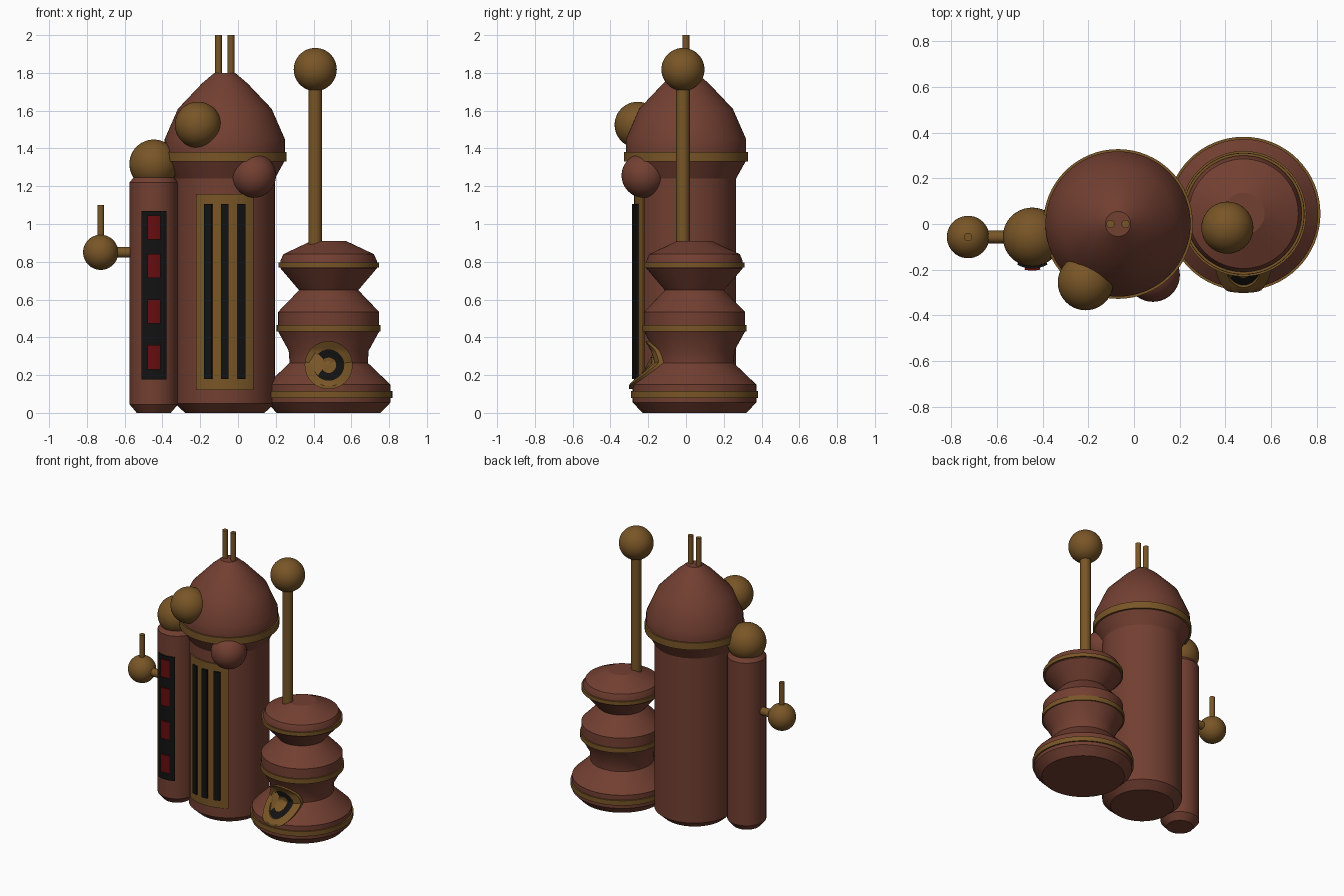
import bpy, bmesh, math
from mathutils import Matrix, Vector

if "Cube" in bpy.data.objects:
    bpy.data.objects.remove(bpy.data.objects["Cube"])


def material(name, rgb):
    m = bpy.data.materials.new(name)
    m.diffuse_color = (*rgb, 1)
    m.use_nodes = True
    m.node_tree.nodes["Principled BSDF"].inputs["Base Color"].default_value = m.diffuse_color
    return m


RUST = material("rust red metal", (0.17, 0.050, 0.031))
BRASS = material("old brass", (0.19, 0.092, 0.020))
BLACK = material("black", (0.006, 0.006, 0.006))
RED = material("dark red", (0.13, 0.004, 0.005))


def finish(bm, name, mats, angle=25):
    bmesh.ops.recalc_face_normals(bm, faces=bm.faces)
    me = bpy.data.meshes.new(name)
    bm.to_mesh(me)
    bm.free()
    for m in mats:
        me.materials.append(m)
    me.shade_smooth()
    me.set_sharp_from_angle(angle=math.radians(angle))
    ob = bpy.data.objects.new(name, me)
    bpy.context.collection.objects.link(ob)
    return ob


def lathe(name, mat, profile, x, y, segs=64, closed=False):
    """Turn an (r, z) profile about a vertical axis."""
    bm = bmesh.new()
    rings = [[bm.verts.new((x + r * math.cos(a), y + r * math.sin(a), z))
              for a in (2 * math.pi * i / segs for i in range(segs))]
             for r, z in profile]
    pairs = list(zip(rings, rings[1:]))
    if closed:
        pairs.append((rings[-1], rings[0]))
    else:
        bm.faces.new(rings[0])
        bm.faces.new(rings[-1])
    for a, b in pairs:
        for i in range(segs):
            j = (i + 1) % segs
            bm.faces.new((a[i], a[j], b[j], b[i]))
    return finish(bm, name, [mat])


def band(name, x, y, r_in, r_out, z0, z1):
    lathe(name, BRASS, [(r_in, z0), (r_out, z0), (r_out, z1), (r_in, z1)], x, y, closed=True)


def ball(name, mat, c, r):
    bm = bmesh.new()
    bmesh.ops.create_uvsphere(bm, u_segments=40, v_segments=24, radius=r,
                              matrix=Matrix.Translation(c))
    finish(bm, name, [mat])


def rod(name, mat, p, q, r):
    p, q = Vector(p), Vector(q)
    d = q - p
    bm = bmesh.new()
    bmesh.ops.create_cone(bm, cap_ends=True, segments=24, radius1=r, radius2=r, depth=d.length,
                          matrix=Matrix.Translation((p + q) / 2)
                          @ d.to_track_quat('Z', 'Y').to_matrix().to_4x4())
    finish(bm, name, [mat])


def arc_panel(name, mat, axis, r_in, r_out, x0, x1, z0, z1, segs=10):
    """Curved plate hugging the front of a column; x0, x1 relative to the axis."""
    a0, a1 = math.asin(x0 / r_out), math.asin(x1 / r_out)
    bm = bmesh.new()
    loops = []
    for i in range(segs + 1):
        a = a0 + (a1 - a0) * i / segs
        loops.append([bm.verts.new((axis[0] + r * math.sin(a), axis[1] - r * math.cos(a), z))
                      for r, z in ((r_in, z0), (r_out, z0), (r_out, z1), (r_in, z1))])
    for p, q in zip(loops, loops[1:]):
        for k in range(4):
            bm.faces.new((p[k], p[(k + 1) % 4], q[(k + 1) % 4], q[k]))
    bm.faces.new(loops[0])
    bm.faces.new(loops[-1])
    finish(bm, name, [mat])


# Main tower with domed cap
TX, TY = -0.07, 0.0
lathe("main_tower", RUST, [(0.21, 0), (0.265, 0.05), (0.265, 1.24), (0.315, 1.33), (0.318, 1.38),
                           (0.318, 1.45), (0.248, 1.61), (0.12, 1.745), (0.055, 1.80)], TX, TY)
band("cap_band", TX, TY, 0.30, 0.328, 1.33, 1.38)
for i, s in enumerate((-1, 1)):
    rod(f"top_prong_{i}", BRASS, (TX + s * 0.033, TY, 1.75), (TX + s * 0.033, TY, 2.0), 0.018)
ball("cap_brass_ball", BRASS, (-0.212, -0.256, 1.525), 0.122)
ball("tower_red_ball", RUST, (0.083, -0.223, 1.257), 0.118)

# Tower grille
arc_panel("grille_plate", BRASS, (TX, TY), 0.255, 0.274, -0.152, 0.152, 0.122, 1.16)
for i in (-1, 0, 1):
    arc_panel(f"grille_slot_{i + 1}", BLACK, (TX, TY), 0.26, 0.286,
              i * 0.09 - 0.021, i * 0.09 + 0.021, 0.18, 1.107, 4)

# Slim side column with indicator strip
CX, CY = -0.446, -0.057
lathe("side_column", RUST, [(0.09, 0), (0.128, 0.045), (0.128, 1.22), (0.105, 1.25)], CX, CY, 48)
ball("side_column_ball", BRASS, (CX, CY, 1.318), 0.129)
arc_panel("indicator_strip", BLACK, (CX, CY), 0.12, 0.138, -0.066, 0.067, 0.178, 1.07)
for i, zc in enumerate((0.295, 0.537, 0.777, 0.982)):
    arc_panel(f"indicator_lamp_{i}", RED, (CX, CY), 0.13, 0.147,
              -0.034, 0.036, zc - 0.064, zc + 0.064, 6)

# Side lever
LX = -0.727
rod("lever_arm", BRASS, (LX, CY, 0.85), (CX, CY, 0.85), 0.028)
ball("lever_ball", BRASS, (LX, CY, 0.85), 0.093)
rod("lever_handle", BRASS, (LX, CY, 0.88), (LX, CY, 1.10), 0.018)

# Turned stack of three bulges
SX, SY = 0.48, 0.045
STACK = [(0.275, 0), (0.327, 0.055), (0.327, 0.15), (0.207, 0.265), (0.212, 0.33), (0.267, 0.43),
         (0.267, 0.535), (0.19, 0.615), (0.157, 0.65), (0.255, 0.765), (0.255, 0.805),
         (0.24, 0.84), (0.092, 0.91)]
lathe("stack_body", RUST, STACK, SX, SY)
for name, r, z0, z1 in (("lower", 0.337, 0.08, 0.115), ("middle", 0.275, 0.43, 0.465),
                        ("upper", 0.266, 0.77, 0.797)):
    band(f"stack_{name}_band", SX, SY, r - 0.03, r, z0, z1)


def stack_radius(z):
    for (r0, z0), (r1, z1) in zip(STACK, STACK[1:]):
        if z0 <= z <= z1:
            return r0 + (r1 - r0) * (z - z0) / (z1 - z0)


def porthole(zc=0.253, segs=48):
    """Round window draped over the hollow of the stack."""
    steps = [(0.001, 0.02), (0.022, 0.02), (0.042, 0.02), (0.042, 0.01), (0.06, 0.01), (0.08, 0.01),
             (0.08, 0.02), (0.095, 0.02), (0.111, 0.02), (0.127, 0.02), (0.127, -0.01)]
    bm = bmesh.new()
    rings = []
    for rad, off in steps:
        ring = []
        for i in range(segs):
            a = 2 * math.pi * i / segs
            x, z = rad * math.cos(a), zc + rad * math.sin(a)
            r = stack_radius(z) + off
            ring.append(bm.verts.new((SX + x, SY - math.sqrt(r * r - x * x), z)))
        rings.append(ring)
    bm.faces.new(rings[0])
    for k, (p, q) in enumerate(zip(rings, rings[1:])):
        for i in range(segs):
            j = (i + 1) % segs
            f = bm.faces.new((p[i], p[j], q[j], q[i]))
            f.material_index = 1 if k in (3, 4) else 0
    bm.faces.new(rings[-1])
    finish(bm, "porthole", [BRASS, BLACK])


porthole()

# Tall mast with ball
MX, MY = 0.409, -0.016
rod("mast", BRASS, (MX, MY, 0.84), (MX, MY, 1.78), 0.036)
ball("mast_ball", BRASS, (MX, MY, 1.818), 0.114)
